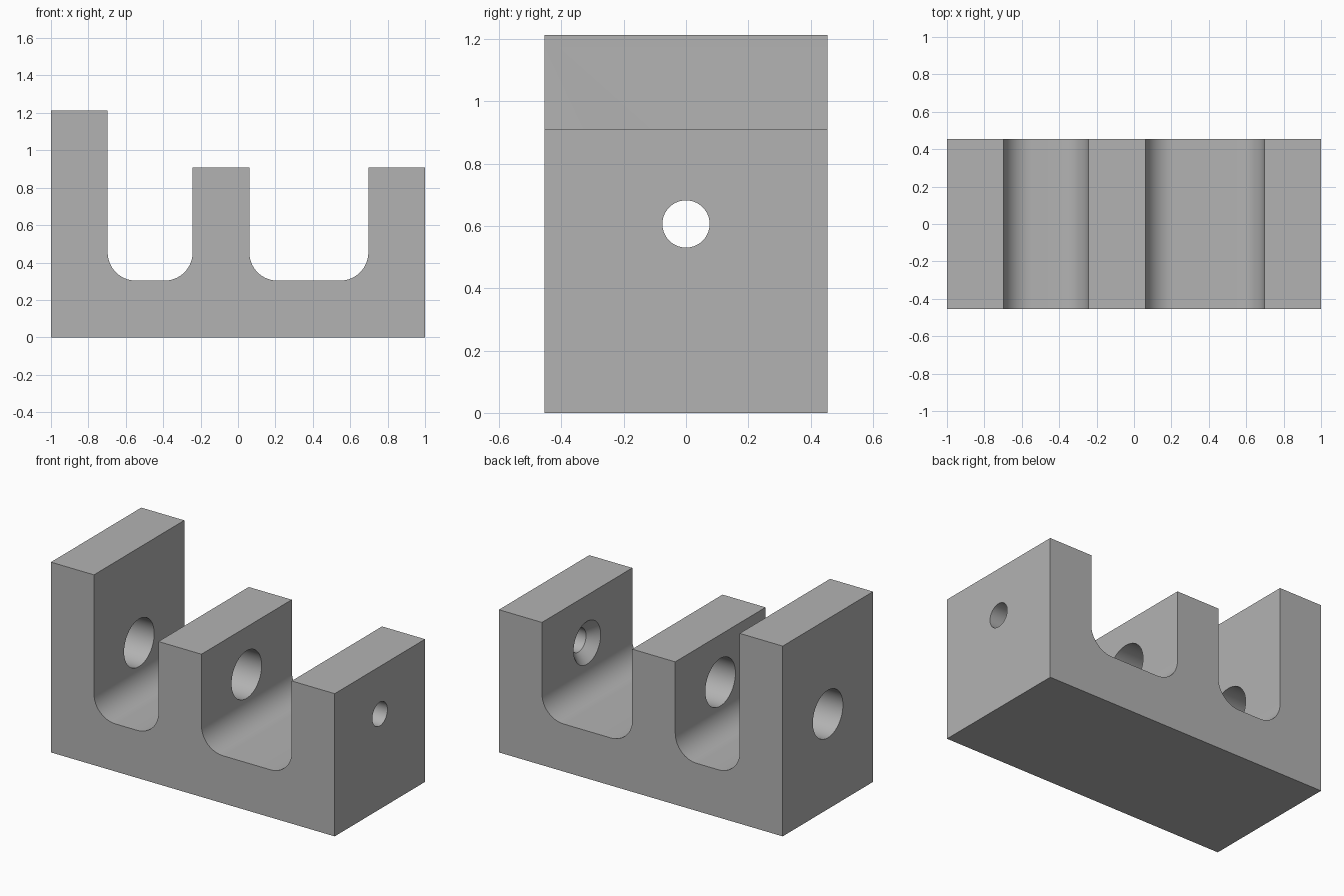
import bpy, bmesh, math

if "Cube" in bpy.data.objects:
    bpy.data.objects.remove(bpy.data.objects["Cube"], do_unlink=True)

U = 2 / 132              # one design unit, the block is 132 units long
HALF_DEPTH = 30 * U
FLOOR, LOW, TALL = 20 * U, 60 * U, 80 * U
FILLET = 10 * U
AXIS_Z = 40 * U

grey = bpy.data.materials.new("plain grey")
grey.use_nodes = True
grey.diffuse_color = (0.45, 0.45, 0.45, 1)
grey.node_tree.nodes["Principled BSDF"].inputs["Base Color"].default_value = grey.diffuse_color


def make_object(name, bm):
    bmesh.ops.recalc_face_normals(bm, faces=bm.faces)
    mesh = bpy.data.meshes.new(name)
    bm.to_mesh(mesh)
    bm.free()
    mesh.materials.append(grey)
    obj = bpy.data.objects.new(name, mesh)
    bpy.context.collection.objects.link(obj)
    return obj


def arc(cx, start, end, steps=16):
    """Floor fillet of a slot, as points from start to end angle."""
    cz = FLOOR + FILLET
    angles = [math.radians(start + (end - start) * i / steps) for i in range(steps + 1)]
    return [(cx + FILLET * math.cos(a), cz + FILLET * math.sin(a)) for a in angles]


def slot(x0, x1):
    return arc(x0 + FILLET, 180, 270) + arc(x1 - FILLET, 270, 360)


def turned_cutter(name, rings, sides=64):
    """Solid of revolution along x from (x, radius) rings."""
    bm = bmesh.new()
    loops = []
    for x, r in rings:
        turns = [2 * math.pi * i / sides for i in range(sides)]
        loops.append([bm.verts.new((x, r * math.cos(t), AXIS_Z + r * math.sin(t))) for t in turns])
    for a, b in zip(loops, loops[1:]):
        for i in range(sides):
            j = (i + 1) % sides
            bm.faces.new((a[i], a[j], b[j], b[i]))
    bm.faces.new(loops[0])
    bm.faces.new(loops[-1])
    obj = make_object(name, bm)
    obj.hide_render = True
    return obj


# Side profile: base with a tall end wall, a middle wall and a low end wall
wall_a = -1 + 20 * U
wall_b = wall_a + 30 * U
wall_c = wall_b + 20 * U
wall_d = 1 - 20 * U
profile = [(-1, 0), (-1, TALL), (wall_a, TALL)] + slot(wall_a, wall_b)
profile += [(wall_b, LOW), (wall_c, LOW)] + slot(wall_c, wall_d)
profile += [(wall_d, LOW), (1, LOW), (1, 0)]

bm = bmesh.new()
face = bm.faces.new([bm.verts.new((x, -HALF_DEPTH, z)) for x, z in profile])
extruded = bmesh.ops.extrude_face_region(bm, geom=[face])
moved = [v for v in extruded["geom"] if isinstance(v, bmesh.types.BMVert)]
bmesh.ops.translate(bm, verts=moved, vec=(0, 2 * HALF_DEPTH, 0))
block = make_object("bearing_block", bm)

# Wide bore through two walls, narrow countersunk bore through the low end wall
mid_gap = (wall_c + wall_d) / 2
sink = 4 * U
small, large = 5 * U, 9 * U
cutters = [
    turned_cutter("wide_bore_cutter", [(-1.1, 10 * U), (mid_gap, 10 * U)]),
    turned_cutter("narrow_bore_cutter", [(wall_d - sink, large + sink), (wall_d, large),
                                         (wall_d + sink, small), (1.1, small)]),
]
for cutter in cutters:
    mod = block.modifiers.new(cutter.name, "BOOLEAN")
    mod.operation = "DIFFERENCE"
    mod.solver = "EXACT"
    mod.object = cutter

# Bake the bores, then remove the cutters
bpy.context.view_layer.update()
graph = bpy.context.evaluated_depsgraph_get()
block_mesh = bpy.data.meshes.new_from_object(block.evaluated_get(graph))
block.modifiers.clear()
block.data = block_mesh
for cutter in cutters:
    bpy.data.objects.remove(cutter, do_unlink=True)

# Smooth fillets and bores with crisp edges
bpy.ops.object.select_all(action="DESELECT")
block.select_set(True)
bpy.context.view_layer.objects.active = block
bpy.ops.object.shade_smooth_by_angle(angle=math.radians(30))
